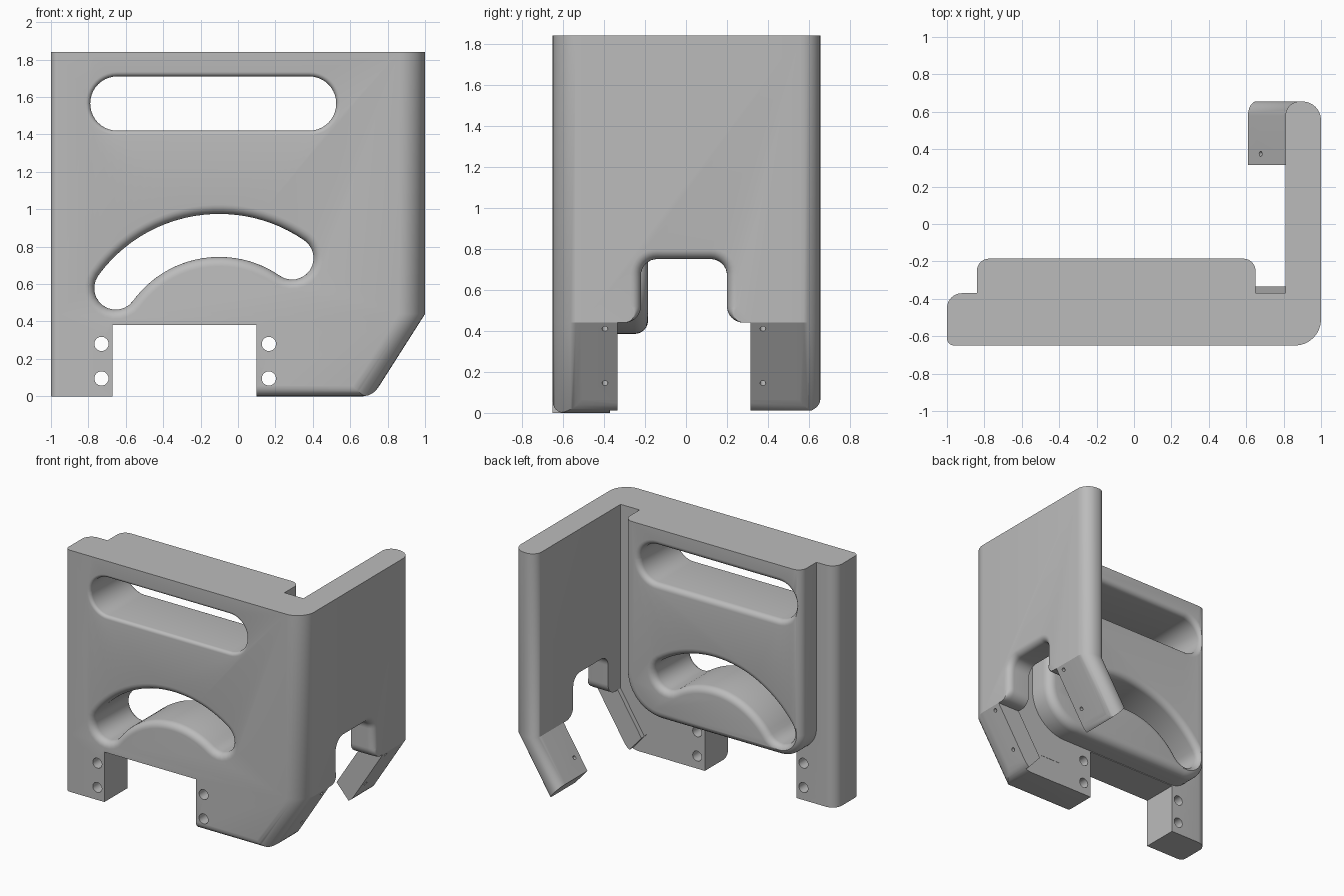
import bpy, bmesh, math
from mathutils import Vector

cube = bpy.data.objects.get("Cube")
if cube:
    bpy.data.objects.remove(cube, do_unlink=True)

AXES = {"x": lambda u, v, d: (d, u, v),
        "y": lambda u, v, d: (u, d, v),
        "z": lambda u, v, d: (u, v, d)}


def rounded(corners, steps=8):
    """Outline from (u, v, radius) corners."""
    out, n = [], len(corners)
    for i, (u, v, r) in enumerate(corners):
        p = Vector((u, v))
        if r == 0:
            out.append(p)
            continue
        a = (Vector(corners[i - 1][:2]) - p).normalized()
        b = (Vector(corners[(i + 1) % n][:2]) - p).normalized()
        half = a.angle(b) / 2
        c = p + (a + b).normalized() * r / math.sin(half)
        t = r / math.tan(half)
        s, e = p + a * t - c, p + b * t - c
        full = s.angle(e)
        for k in range(steps + 1):
            f = k / steps
            out.append(c + (s * math.sin((1 - f) * full) + e * math.sin(f * full)) / math.sin(full))
    return out


def offset_dirs(pts):
    """Outward mitre direction at each outline point."""
    dirs, n = [], len(pts)
    for i, p in enumerate(pts):
        e1 = (p - pts[i - 1]).normalized()
        e2 = (pts[(i + 1) % n] - p).normalized()
        n1, n2 = Vector((e1.y, -e1.x)), Vector((e2.y, -e2.x))
        dirs.append((n1 + n2) / max(0.3, 1 + n1.dot(n2)))
    return dirs


def loft(name, axis, outline, rings, weight=lambda p: 1):
    """Closed solid through (depth, outset) copies of an outline."""
    pts = [Vector(p) for p in outline]
    area = sum(pts[i - 1].x * p.y - p.x * pts[i - 1].y for i, p in enumerate(pts))
    if area < 0:
        pts.reverse()
    dirs = offset_dirs(pts)
    bm = bmesh.new()
    loops = []
    for d, o in rings:
        loops.append([bm.verts.new(AXES[axis](*(p + q * o * weight(p)), d))
                      for p, q in zip(pts, dirs)])
    for a, b in zip(loops, loops[1:]):
        for i in range(len(pts)):
            bm.faces.new((a[i - 1], a[i], b[i], b[i - 1]))
    bm.faces.new(loops[0])
    bm.faces.new(loops[-1])
    bmesh.ops.recalc_face_normals(bm, faces=bm.faces)
    me = bpy.data.meshes.new(name)
    bm.to_mesh(me)
    bm.free()
    ob = bpy.data.objects.new(name, me)
    bpy.context.collection.objects.link(ob)
    return ob


def prism(name, axis, outline, lo, hi):
    return loft(name, axis, outline, [(lo, 0), (hi, 0)])


def rect(u0, u1, v0, v1):
    return [(u0, v0), (u1, v0), (u1, v1), (u0, v1)]


def lip(lo, hi, r_lo, r_hi, steps=6):
    """Rings for a through cut whose rims are rounded over."""
    def rim(r):
        ts = [math.pi / 2 * k / steps for k in range(steps + 1)]
        return [(r - r * math.cos(t), r - r * math.sin(t)) for t in ts]
    start = [(lo - 0.05, r_lo)] + ([(lo + d, o) for d, o in rim(r_lo)] if r_lo else [])
    end = [(hi + 0.05, r_hi)] + ([(hi - d, o) for d, o in rim(r_hi)] if r_hi else [])
    return start + end[::-1]


def combine(body, other, op):
    m = body.modifiers.new("cut", "BOOLEAN")
    m.operation, m.solver, m.object = op, "EXACT", other
    bpy.context.view_layer.objects.active = body
    bpy.ops.object.modifier_apply(modifier=m.name)
    bpy.data.objects.remove(other, do_unlink=True)


FRONT, BACK, PAD, TOP = -0.65, -0.37, -0.185, 1.84
BEND, LEAN = 0.44, 0.28

# Front panel and side wall as one L section, side wall leaning inward below the bend
plan = rounded([(-1, FRONT, 0.04), (1, FRONT, 0.14), (1, 0.655, 0.1),
                (0.81, 0.655, 0.075), (0.81, BACK, 0), (-1, BACK, 0.08)])
body = loft("bracket_body", "z", plan, [(0, 0), (BEND, 0), (TOP, 0)])
for v in body.data.vertices:
    if v.co.z < 0.01 and v.co.x > 0.75:
        v.co.x -= LEAN

# Raised pad on the back of the panel
r = 0.065
pad_rings = [(BACK - 0.05, 0)] + [
    (PAD - r + r * math.sin(t), r * math.cos(t) - r)
    for t in (math.pi / 2 * k / 6 for k in range(7))]
pad = loft("pad", "y", rounded([(-0.84, 0.385, 0.19), (0.65, 0.385, 0.3),
                                (0.65, 2, 0), (-0.84, 2, 0)], 12), pad_rings)
combine(body, pad, "UNION")

cutters = [prism("pad_top", "y", rect(-1.2, 1.2, TOP, 2.2), -1, 1),
           prism("notch", "y", rect(-0.67, 0.1, -0.1, 0.38), -0.8, -0.1),
           prism("leg_gap_outer", "x", rect(-0.335, 0.315, -0.1, BEND), 0.7, 1.1),
           prism("leg_gap_inner", "x", rect(-0.335, 0.315, -0.1, 0.36), 0.3, 0.75)]

# Straight handle slot
cutters.append(loft("handle_slot", "y", rounded(
    [(-0.79, 1.42, 0.144), (0.525, 1.42, 0.144), (0.525, 1.71, 0.144), (-0.79, 1.71, 0.144)], 10),
    lip(FRONT, PAD, 0.025, 0.04)))

# Curved slot: two concentric arcs with round ends
centre, mid, half = Vector((-0.1, 0.175)), 0.685, 0.115
a0, a1 = math.atan2(0.565, 0.39), math.atan2(0.4, -0.55)


def polar(c, rad, a):
    return c + Vector((math.cos(a), math.sin(a))) * rad


n = 24
arc = [a0 + (a1 - a0) * k / n for k in range(n + 1)]
cap = [math.pi * k / 12 for k in range(1, 12)]
curve = ([polar(centre, mid + half, a) for a in arc]
         + [polar(polar(centre, mid, a1), half, a1 + t) for t in cap]
         + [polar(centre, mid - half, a) for a in reversed(arc)]
         + [polar(polar(centre, mid, a0), half, a0 + math.pi + t) for t in cap])
cutters.append(loft("curved_slot", "y", curve, lip(FRONT, PAD, 0.05, 0.05)))

# Opening in the side wall, flared at its foot
opening = rounded([(-0.31, 0.4, 0), (-0.31, BEND, 0), (-0.22, BEND, 0.08), (-0.22, 0.75, 0.08),
                   (0.2, 0.75, 0.08), (0.2, BEND, 0.08), (0.29, BEND, 0), (0.29, 0.4, 0)])
cutters.append(loft("opening", "x", opening, lip(0.77, 1, 0, 0.05),
                    lambda p: min(1, max(0, (p.y - BEND) / 0.08))))

# Square leg ends and rounded tips
cutters.append(prism("leg_end", "y", [(0.4, -0.05), (0.764, -0.05), (0.565, 0.176), (0.4, 0.176)],
                     BACK - 0.002, 0.8))
cutters.append(prism("leg_tip", "y", [(0.665, -0.001), (0.7, 0.006), (0.725, 0.02), (0.743, 0.038),
                                      (0.76, 0.063), (0.82, 0), (0.75, -0.05), (0.665, -0.05)], -0.8, 0.8))


def edge_round(y, side, r):
    """Cutter that rounds a bottom edge running along x."""
    pts = [(y - side * (r - r * math.sin(t)), r - r * math.cos(t))
           for t in (math.pi / 2 * k / 6 for k in range(7))]
    pts += [(y + side * 0.05, r), (y + side * 0.05, -0.05), (y - side * r, -0.05)]
    return prism("edge_round", "x", pts, 0.05, 1.1)


cutters += [edge_round(FRONT, -1, 0.055), edge_round(0.655, 1, 0.06)]

# Screw holes in the feet
for x in (-0.73, 0.165):
    for z in (0.28, 0.095):
        ring = [polar(Vector((x, z)), 0.038, math.tau * k / 24) for k in range(24)]
        cutters.append(prism("foot_hole", "y", ring, -0.8, -0.25))

# Pin holes square to the leaning legs
tilt = math.atan2(-BEND, LEAN)
for y in (-0.395, 0.375):
    for z, depth in ((0.145, 0.5), (0.41, 0.16)):
        bpy.ops.mesh.primitive_cylinder_add(
            vertices=16, radius=0.014, depth=depth, rotation=(0, tilt, 0),
            location=(1 - LEAN + z * LEAN / BEND, y, z))
        cutters.append(bpy.context.object)

for c in cutters:
    combine(body, c, "DIFFERENCE")

# Single grey finish
grey = bpy.data.materials.new("plain_grey")
grey.use_nodes = True
colour = (0.5, 0.5, 0.5, 1)
grey.diffuse_color = colour
grey.node_tree.nodes["Principled BSDF"].inputs["Base Color"].default_value = colour
body.data.materials.clear()
body.data.materials.append(grey)
for p in body.data.polygons:
    p.material_index = 0

bpy.ops.object.select_all(action="DESELECT")
body.select_set(True)
bpy.context.view_layer.objects.active = body
bpy.ops.object.shade_smooth_by_angle(angle=math.radians(30))
